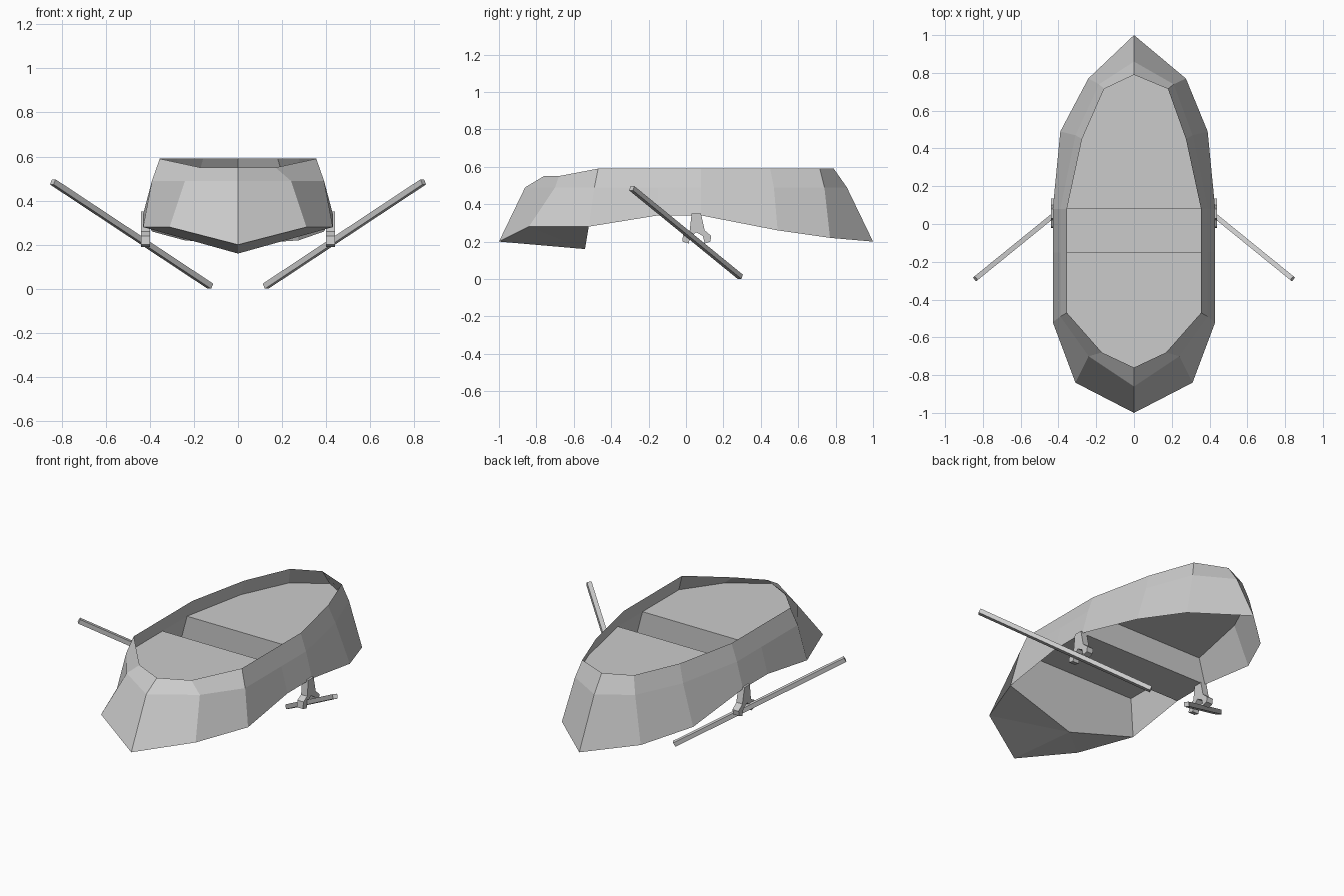
import bpy
from mathutils import Vector

cube = bpy.data.objects.get("Cube")
if cube:
    bpy.data.objects.remove(cube, do_unlink=True)

grey = bpy.data.materials.new("plain grey")
grey.use_nodes = True
colour = (0.6, 0.6, 0.6, 1)
grey.diffuse_color = colour
grey.node_tree.nodes["Principled BSDF"].inputs["Base Color"].default_value = colour


def build(name, faces):
    """Make a flat-shaded object from faces given as lists of points."""
    points, index = [], {}
    polygons = []
    for face in faces:
        row = []
        for p in face:
            key = tuple(round(c, 5) for c in p)
            if key not in index:
                index[key] = len(points)
                points.append(key)
            row.append(index[key])
        polygons.append(row)
    mesh = bpy.data.meshes.new(name)
    mesh.from_pydata(points, [], polygons)
    mesh.materials.append(grey)
    obj = bpy.data.objects.new(name, mesh)
    bpy.context.collection.objects.link(obj)
    return obj


# Half outlines from bow to stern: bottom edge, floor line and rim
bottom = [(0, -1, .20), (.31, -.84, .28), (.43, -.52, .28), (.43, -.15, .34),
          (.43, .08, .34), (.39, .49, .26), (.275, .77, .22), (0, 1, .20)]
middle = [(0, -.86, .49), (.24, -.70, .49), (.39, -.49, .49), (.39, -.15, .49),
          (.39, .08, .49), (.31, .47, .49), (.21, .74, .49), (0, .86, .49)]
rim = [(0, -.76, .55), (.17, -.68, .55), (.355, -.47, .59), (.355, -.15, .59),
       (.355, .08, .59), (.275, .45, .59), (.18, .715, .59), (0, .79, .59)]


def other(ring):
    """Opposite side of an outline, slightly narrower at the stern."""
    return [(-x * (.88 if i == 6 else 1), y, z) for i, (x, y, z) in enumerate(ring)]


def loop(ring, start=0, end=7):
    left = other(ring)
    return ring[start:end + 1] + [p for p in reversed(left[start:end + 1]) if p[0]]


# Hull shell
rings = [loop(bottom), loop(middle), loop(rim)]
count = len(rings[0])
shell = []
for low, high in zip(rings, rings[1:]):
    for i in range(count):
        j = (i + 1) % count
        shell.append([low[i], low[j], high[j], high[i]])
build("hull", shell)

# Decks at both ends, with the sunken well between them
build("front_deck", [loop(middle, 0, 3)])
build("rear_deck", [loop(middle, 4, 7)])
mid_left, low_left = other(middle), other(bottom)
path = [(middle[3], mid_left[3]), (bottom[3], low_left[3]),
        (bottom[4], low_left[4]), (middle[4], mid_left[4])]
build("sunken_well", [[a[0], b[0], b[1], a[1]] for a, b in zip(path, path[1:])])

# Shallow keel under the bow and the bulkhead behind it
keel = (0, -.54, .16)
build("bow_underside", [face for side in (bottom, low_left) for face in
                        ([side[0], keel, side[1]], [side[1], keel, side[2]])])
build("bow_bulkhead", [[bottom[2], keel, low_left[2], mid_left[2], middle[2]]])


def prism(name, outline, offset):
    """Extrude an outline along an offset and close both ends."""
    a = [Vector(p) for p in outline]
    b = [p + Vector(offset) for p in a]
    n = len(a)
    sides = [[a[i], a[(i + 1) % n], b[(i + 1) % n], b[i]] for i in range(n)]
    build(name, [list(reversed(a)), b] + sides)


# Forked oar holders and oars
fork = [(.03, .35), (.08, .35), (.10, .26), (.135, .23), (.13, .20), (.10, .19),
        (.09, .23), (.055, .25), (.02, .22), (.015, .19), (-.02, .20),
        (-.015, .24), (.02, .26)]
for side, label in ((1, "left"), (-1, "right")):
    outline = [(side * .40, y, z) for y, z in fork]
    prism(label + "_oar_holder", outline if side > 0 else outline[::-1], (side * .04, 0, 0))
    inner = Vector((side * .125, .29, .012))
    outer = Vector((side * .84, -.29, .485))
    along = outer - inner
    u = along.cross(Vector((0, 0, 1))).normalized() * .013
    v = u.cross(along).normalized() * .013
    prism(label + "_oar", [inner + u + v, inner + u - v, inner - u - v, inner - u + v], along)
